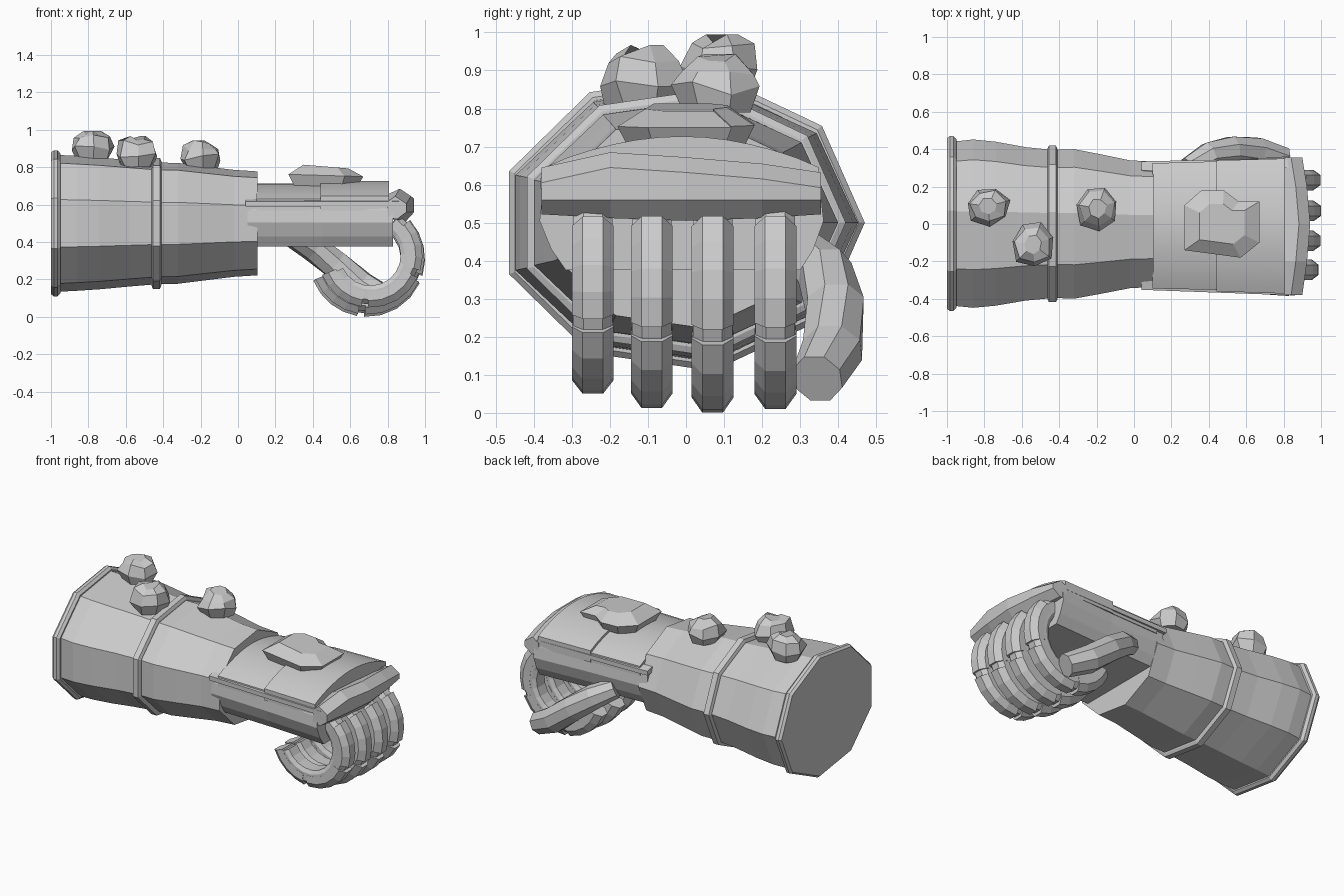
import bpy, bmesh, math, random
from mathutils import Vector

if "Cube" in bpy.data.objects:
    bpy.data.objects.remove(bpy.data.objects["Cube"])

random.seed(4)
stone = bpy.data.materials.new("pale grey")
stone.diffuse_color = (0.6, 0.6, 0.6, 1)
stone.use_nodes = True
stone.node_tree.nodes["Principled BSDF"].inputs["Base Color"].default_value = stone.diffuse_color


def loft(name, rings, smooth=None):
    """Skin a list of equal-length rings and cap both ends."""
    bm = bmesh.new()
    vs = [[bm.verts.new(p) for p in r] for r in rings]
    n = len(vs[0])
    for a, b in zip(vs, vs[1:]):
        for i in range(n):
            j = (i + 1) % n
            bm.faces.new((a[i], a[j], b[j], b[i]))
    bm.faces.new(vs[0])
    bm.faces.new(vs[-1])
    bmesh.ops.recalc_face_normals(bm, faces=bm.faces)
    me = bpy.data.meshes.new(name)
    bm.to_mesh(me)
    bm.free()
    me.materials.append(stone)
    ob = bpy.data.objects.new(name, me)
    bpy.context.collection.objects.link(ob)
    if smooth:
        bpy.context.view_layer.objects.active = ob
        ob.select_set(True)
        bpy.ops.object.shade_smooth_by_angle(angle=math.radians(smooth))
        ob.select_set(False)
    return ob


def nonagon(x, ry, rz):
    """Nine-sided forearm ring."""
    return [(x, -0.012 + ry * math.cos(math.radians(40 * i)),
             0.5 + rz * math.sin(math.radians(40 * i))) for i in range(9)]


# Forearm sleeve and its two raised bands
loft("forearm", [nonagon(*r) for r in (
    (-0.97, 0.452, 0.372), (-0.86, 0.464, 0.366), (-0.74, 0.452, 0.358),
    (-0.58, 0.423, 0.343), (-0.43, 0.408, 0.330), (-0.32, 0.412, 0.328),
    (-0.18, 0.385, 0.310), (-0.02, 0.352, 0.290), (0.105, 0.346, 0.282))])
loft("cuff_band", [nonagon(*r) for r in (
    (-1.0, 0.470, 0.384), (-0.985, 0.482, 0.396),
    (-0.965, 0.482, 0.396), (-0.95, 0.466, 0.38))])
loft("middle_band", [nonagon(*r) for r in (
    (-0.462, 0.415, 0.338), (-0.455, 0.432, 0.356),
    (-0.418, 0.432, 0.356), (-0.41, 0.415, 0.338))])


# Hand block with chamfered underside, widening to the knuckles
def hand_ring(x, w):
    pts = [(-0.82, 0.375), (-0.92, 0.43), (-1.0, 0.505), (-0.98, 0.575), (-0.9, 0.62),
           (0.9, 0.62), (0.92, 0.575), (0.94, 0.505), (0.87, 0.43), (0.78, 0.375)]
    return [(x, y * w, z) for y, z in pts]


loft("hand", [hand_ring(0.05, 0.345), hand_ring(0.45, 0.36), hand_ring(0.83, 0.385)])

# Thin rails along both sides of the hand
for side, y0, y1 in (("front", -0.352, -0.382), ("back", 0.335, 0.352)):
    rings = []
    for x, y in ((0.04, y0), (0.86, y1)):
        inner = y * 0.85
        rings.append([(x, inner, 0.59), (x, y, 0.59), (x, y, 0.618), (x, inner, 0.63)])
    loft(side + "_rail", rings)


# Two arched plates over the back of the hand
def arch(x, y0, y1, edge, top):
    pts = []
    for i in range(13):
        t = i / 12
        pts.append((x, y0 + (y1 - y0) * t, edge + (top - edge) * math.sin(math.pi * t) ** 0.85))
    return pts + [(x, y1, 0.57), (x, y0, 0.57)]


loft("wrist_plate", [arch(0.1, -0.345, 0.325, 0.63, 0.712),
                     arch(0.45, -0.352, 0.335, 0.63, 0.712)], 30)
loft("hand_plate", [arch(0.44, -0.36, 0.34, 0.645, 0.727),
                    arch(0.806, -0.372, 0.35, 0.645, 0.727)], 30)

# Knuckle guard: a thick bar swelling at the middle
bar = []
for y, x1, top, low in ((-0.38, 0.90, 0.645, 0.522), (-0.2, 0.925, 0.685, 0.512),
                        (0.0, 0.942, 0.672, 0.505), (0.2, 0.925, 0.655, 0.512),
                        (0.355, 0.90, 0.632, 0.522)):
    bar.append([(0.80, y, 0.53), (0.80, y, top - 0.03), (x1 - 0.06, y, top),
                (x1, y, top - 0.04), (x1, y, 0.56), (x1 - 0.05, y, low)])
loft("knuckle_guard", bar)

# Flat faceted slab on the hand plate
outline = [(0.27, -0.14), (0.27, 0.1), (0.36, 0.18), (0.48, 0.18),
           (0.56, 0.12), (0.67, 0.12), (0.67, -0.1), (0.57, -0.18)]


def slab_ring(s, z, lift):
    return [(0.47 + (x - 0.47) * s, y * s, z + lift * (0.5 - x)) for x, y in outline]


loft("hand_slab", [slab_ring(0.85, 0.70, 0), slab_ring(1.0, 0.755, 0.03),
                   slab_ring(0.6, 0.802, 0.05)])


# Faceted stones on top of the forearm
def rock(name, c, size, z0, z1):
    rings = []
    for t, s in ((0, 0.75), (0.45, 1.0), (0.8, 0.82), (1.0, 0.42)):
        ring = []
        for i in range(7):
            a = math.tau * i / 7 + 0.3
            k = s * random.uniform(0.88, 1.06)
            z = z0 + (z1 - z0) * t + (random.uniform(-0.025, 0.012) if t else 0)
            ring.append((c[0] + size[0] * k * math.cos(a), c[1] + size[1] * k * math.sin(a),
                         min(z, z1)))
        rings.append(ring)
    loft(name, rings)


rock("stone_rear", (-0.78, 0.095), (0.122, 0.108), 0.835, 0.995)
rock("stone_middle", (-0.54, -0.11), (0.118, 0.13), 0.80, 0.967)
rock("stone_front", (-0.195, 0.085), (0.118, 0.128), 0.79, 0.943)

# Curled fingers: a core hook with three overlapping outer plates
CORE = [(-0.04, -0.055), (-0.052, -0.03), (-0.052, 0.03), (-0.025, 0.058),
        (0.025, 0.058), (0.052, 0.03), (0.052, -0.03), (0.04, -0.055)]
PLATE = [(-0.053, -0.015), (-0.055, 0.035), (-0.027, 0.075),
         (0.027, 0.075), (0.055, 0.035), (0.053, -0.015)]


def hook(name, section, a0, a1, steps, y0, s):
    rings = []
    for k in range(steps + 1):
        a = math.radians(a0 + (a1 - a0) * k / steps)
        ring = []
        for w, h in section:
            x = 0.69 + (0.235 + h) * math.cos(a)
            z = 0.31 + (0.235 + h) * math.sin(a)
            ring.append((0.87 + (x - 0.87) * s, y0 + w, 0.5 + (z - 0.5) * s))
        rings.append(ring)
    loft(name, rings)


for label, y, s in (("little", -0.245, 0.9), ("ring", -0.09, 0.975),
                    ("middle", 0.07, 1.0), ("index", 0.235, 0.98)):
    hook(label + "_finger", CORE, 55, -155, 12, y, s)
    for n, (a0, a1) in enumerate(((42, -17), (-25, -93), (-100, -158))):
        hook(f"{label}_finger_plate_{n + 1}", PLATE, a0, a1, 4, y, s)

# Thumb: eight-sided bent tube hanging off the back of the palm
path = [Vector(p) for p in ((0.29, 0.30, 0.43), (0.40, 0.365, 0.37), (0.52, 0.392, 0.28),
                            (0.66, 0.385, 0.165), (0.80, 0.345, 0.09))]
rings = []
for i, p in enumerate(path):
    d = (path[min(i + 1, 4)] - path[max(i - 1, 0)]).normalized()
    u = d.cross(Vector((0, 0, 1))).normalized()
    v = u.cross(d)
    r = (0.06, 0.075, 0.08, 0.082, 0.07)[i]
    rings.append([p + r * (u * math.cos(a) + v * math.sin(a))
                  for a in (math.tau * (j + 0.5) / 8 for j in range(8))])
loft("thumb", rings)
